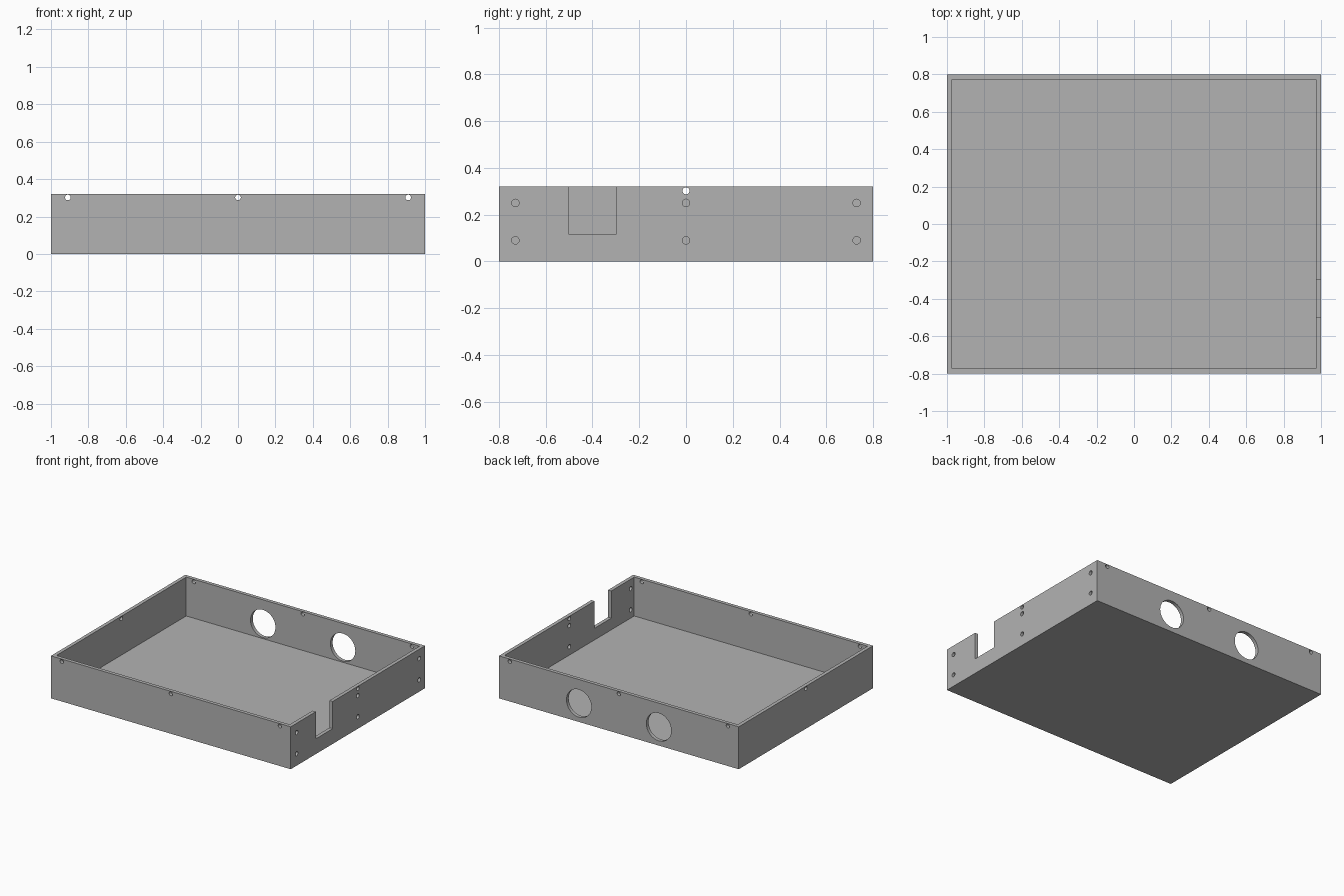
import bpy
from math import pi, radians

old = bpy.data.objects.get("Cube")
if old:
    bpy.data.objects.remove(old, do_unlink=True)

W, D, H = 2.0, 1.6, 0.32   # outer size
T = 0.027                  # wall and floor thickness

grey = bpy.data.materials.new("plain grey")
grey.use_nodes = True
colour = (0.45, 0.45, 0.45, 1)
grey.diffuse_color = colour
grey.node_tree.nodes["Principled BSDF"].inputs["Base Color"].default_value = colour


def box(name, x, y, z):
    """Box spanning the (low, high) pairs x, y, z."""
    bpy.ops.mesh.primitive_cube_add(size=1, location=[sum(s) / 2 for s in (x, y, z)])
    ob = bpy.context.object
    ob.name = name
    ob.scale = [s[1] - s[0] for s in (x, y, z)]
    bpy.ops.object.transform_apply(location=True, rotation=True, scale=True)
    ob.data.materials.append(grey)
    return ob


def drill(name, radius, location, axis, sides=32):
    """Cylinder that pierces one wall along x or y."""
    rotation = (0, pi / 2, 0) if axis == "x" else (pi / 2, 0, 0)
    bpy.ops.mesh.primitive_cylinder_add(vertices=sides, radius=radius, depth=4 * T,
                                        location=location, rotation=rotation)
    ob = bpy.context.object
    ob.name = name
    ob.data.materials.append(grey)
    return ob


def cut(target, cutter):
    cutter.hide_render = True
    mod = target.modifiers.new("cut", "BOOLEAN")
    mod.operation = "DIFFERENCE"
    mod.solver = "EXACT"
    mod.object = cutter
    bpy.context.view_layer.objects.active = target
    bpy.ops.object.modifier_apply(modifier=mod.name)
    bpy.data.objects.remove(cutter, do_unlink=True)


# Open tray
tray = box("tray", (-W / 2, W / 2), (-D / 2, D / 2), (0, H))
cut(tray, box("cavity", (T - W / 2, W / 2 - T), (T - D / 2, D / 2 - T), (T, H + T)))

# Cable notch in the left wall
cut(tray, box("notch", (W / 2 - 2 * T, W / 2 + T), (-0.5, -0.3), (0.115, H + T)))

# Lid screw holes along the rim
for side in (-1, 1):
    for x in (-0.91, 0, 0.91):
        cut(tray, drill("rim_hole", 0.015, (x, side * (D - T) / 2, 0.302), "y"))
    cut(tray, drill("rim_hole", 0.015, (side * (W - T) / 2, 0, 0.302), "x"))

# Mounting holes in the left wall
for y in (-0.73, 0, 0.73):
    for z in (0.09, 0.25):
        cut(tray, drill("mount_hole", 0.016, ((W - T) / 2, y, z), "x"))

# Large round openings in the back wall
for x in (-0.333, 0.333):
    cut(tray, drill("back_opening", 0.104, (x, (D - T) / 2, 0.14), "y", 64))

# Smooth bores, crisp edges
bpy.ops.object.select_all(action="DESELECT")
tray.select_set(True)
bpy.context.view_layer.objects.active = tray
bpy.ops.object.shade_smooth_by_angle(angle=radians(30))
